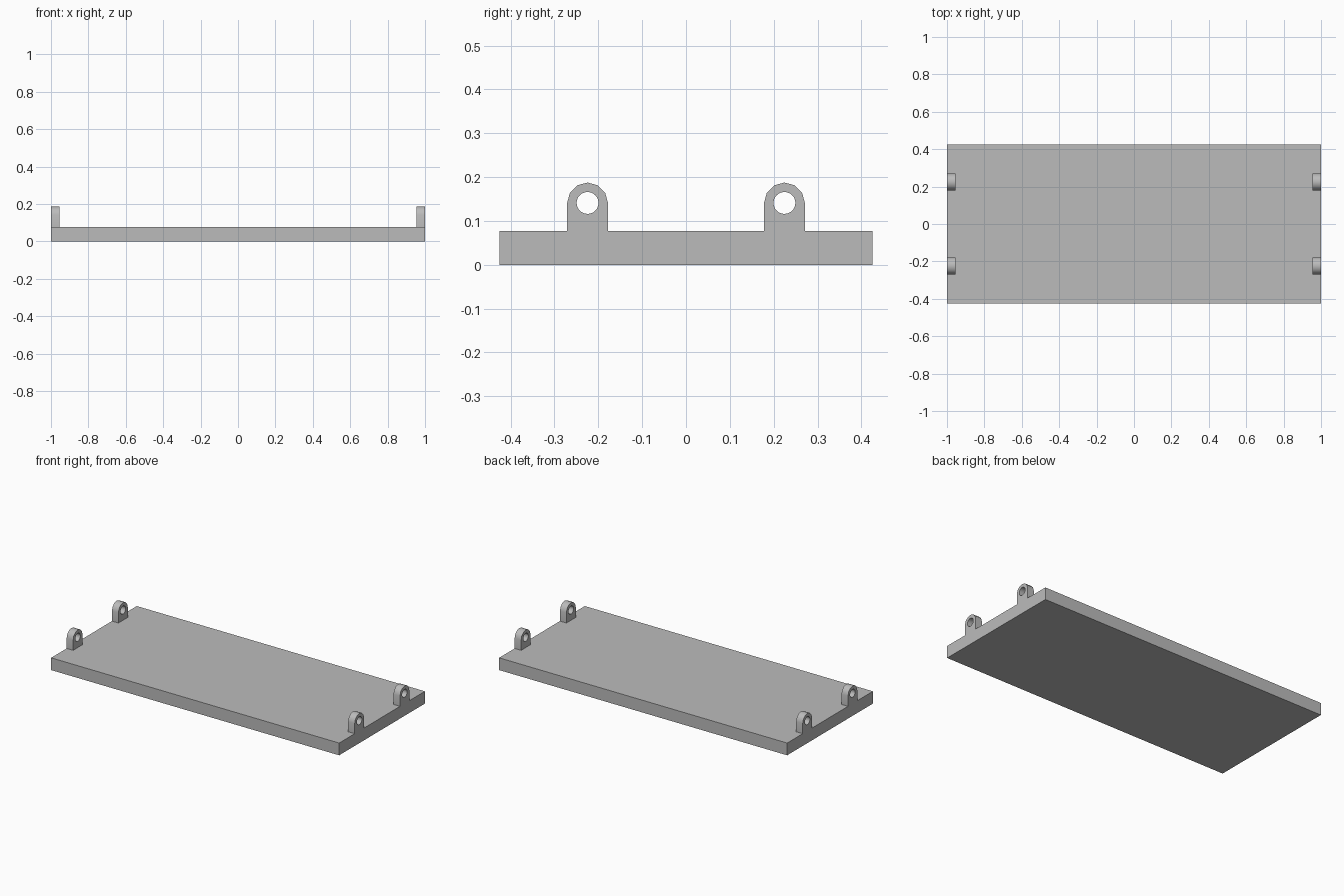
import bpy, bmesh
from math import pi, sin, cos

old = bpy.data.objects.get("Cube")
if old:
    bpy.data.objects.remove(old, do_unlink=True)

PLATE_TOP = 0.077
LUG_Y, LUG_Z = 0.2245, 0.141
LUG_RADIUS, HOLE_RADIUS, LUG_THICK = 0.0465, 0.025, 0.045

grey = bpy.data.materials.new("plain grey")
grey.use_nodes = True
colour = (0.5, 0.5, 0.5, 1)
grey.diffuse_color = colour
grey.node_tree.nodes["Principled BSDF"].inputs["Base Color"].default_value = colour


def finish(name, bm):
    bmesh.ops.recalc_face_normals(bm, faces=bm.faces)
    mesh = bpy.data.meshes.new(name)
    bm.to_mesh(mesh)
    bm.free()
    mesh.materials.append(grey)
    obj = bpy.data.objects.new(name, mesh)
    bpy.context.collection.objects.link(obj)
    return obj


def arc(radius, start, end, steps):
    return [(radius * cos(start + (end - start) * i / steps),
             radius * sin(start + (end - start) * i / steps))
            for i in range(steps + 1)]


# Flat base plate
bm = bmesh.new()
bmesh.ops.create_cube(bm, size=1)
bmesh.ops.scale(bm, vec=(2, 0.85, PLATE_TOP), verts=bm.verts)
bmesh.ops.translate(bm, vec=(0, 0, PLATE_TOP / 2), verts=bm.verts)
finish("base_plate", bm)


# Round-topped lug with a pin hole, standing flush with the plate end
def make_lug(name, x_min, y):
    bm = bmesh.new()
    foot = PLATE_TOP - LUG_Z
    outline = [(-LUG_RADIUS, foot), (LUG_RADIUS, foot)] + arc(LUG_RADIUS, 0, pi, 6)
    hole = arc(HOLE_RADIUS, 0, 2 * pi, 24)[:-1]
    edges = []
    for loop in (outline, hole):
        verts = [bm.verts.new((x_min, y + u, LUG_Z + v)) for u, v in loop]
        edges += [bm.edges.new((verts[i - 1], verts[i])) for i in range(len(verts))]
    bmesh.ops.triangle_fill(bm, edges=edges, use_beauty=True, normal=(1, 0, 0))
    side = bmesh.ops.extrude_face_region(bm, geom=bm.faces[:], use_keep_orig=True)
    moved = [g for g in side["geom"] if isinstance(g, bmesh.types.BMVert)]
    bmesh.ops.translate(bm, vec=(LUG_THICK, 0, 0), verts=moved)
    obj = finish(name, bm)
    bpy.ops.object.select_all(action="DESELECT")
    obj.select_set(True)
    bpy.context.view_layer.objects.active = obj
    bpy.ops.object.shade_smooth_by_angle(angle=0.65)


for side_name, x_min in (("left", 1 - LUG_THICK), ("right", -1)):
    for end_name, y in (("front", -LUG_Y), ("back", LUG_Y)):
        make_lug(f"{end_name}_{side_name}_lug", x_min, y)
